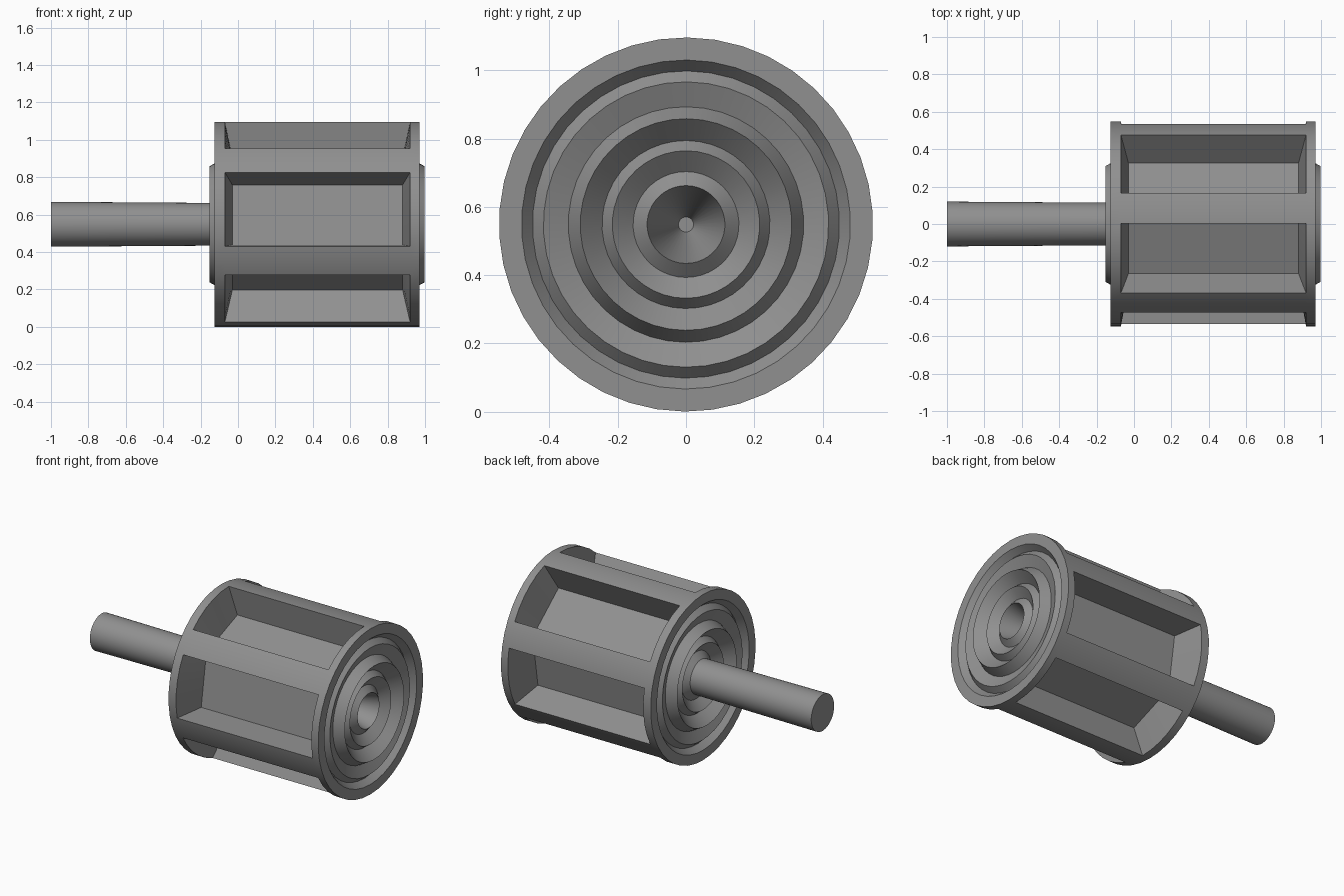
import bpy, bmesh, math
from mathutils import Vector

if "Cube" in bpy.data.objects:
    bpy.data.objects.remove(bpy.data.objects["Cube"])

R, CZ = 0.548, 0.548            # drum radius and axis height
X0, X1 = -0.125, 0.97           # drum ends
P0, P1 = -0.07, 0.92            # pocket openings along the axis
FLOOR_H, FLOOR_W, INSET = 0.32, 0.162, 0.04

mat = bpy.data.materials.new("plain grey")
mat.diffuse_color = (0.28, 0.28, 0.28, 1)
mat.use_nodes = True
mat.node_tree.nodes["Principled BSDF"].inputs["Base Color"].default_value = mat.diffuse_color


def point(x, r, a, t=0.0):
    """Axis position x, radius r at angle a (0 = front), t = tangent offset."""
    return Vector((x, -r * math.cos(a) + t * math.sin(a),
                   CZ + r * math.sin(a) + t * math.cos(a)))


def finish(bm, name):
    bmesh.ops.remove_doubles(bm, verts=bm.verts, dist=1e-5)
    bmesh.ops.recalc_face_normals(bm, faces=bm.faces)
    me = bpy.data.meshes.new(name)
    bm.to_mesh(me)
    bm.free()
    ob = bpy.data.objects.new(name, me)
    bpy.context.collection.objects.link(ob)
    me.materials.append(mat)
    bpy.ops.object.select_all(action='DESELECT')
    ob.select_set(True)
    bpy.context.view_layer.objects.active = ob
    bpy.ops.object.shade_smooth_by_angle(angle=math.radians(25))
    return ob


def face(bm, pts):
    return bm.faces.new([bm.verts.new(p) for p in pts])


# Six sectors: a pocket (5 steps) followed by a rib (2 steps)
HALF = math.radians(21.4)
sectors, angles = [], []
for k in range(6):
    c = math.radians(9 + 60 * k)
    pocket = [c - HALF + 2 * HALF * i / 5 for i in range(6)]
    rib_end = c - HALF + math.radians(60)
    rib = [pocket[-1], (pocket[-1] + rib_end) / 2, rib_end]
    sectors.append((c, pocket, rib))
    angles += pocket + [rib[1]]


def lathe(bm, profile):
    n = len(angles)
    for (xa, ra), (xb, rb) in zip(profile, profile[1:]):
        for i in range(n):
            a, b = angles[i], angles[(i + 1) % n]
            face(bm, [point(xa, ra, a), point(xb, rb, a),
                      point(xb, rb, b), point(xa, ra, b)])


# Concentric ridges on the drum ends: (offset from end face, radius)
ridges = [(0, R), (0, 0.482), (-0.04, 0.45), (-0.005, 0.418), (-0.035, 0.345),
          (0.028, 0.31), (-0.04, 0.246), (0.0, 0.216), (-0.05, 0.155), (-0.015, 0.114)]

# Drum: end bands, ribs and tapered pockets
bm = bmesh.new()
lathe(bm, [(X0, R), (P0, R)])
lathe(bm, [(P1, R), (X1, R)])
for c, pocket, rib in sectors:
    for a, b in zip(rib, rib[1:]):
        face(bm, [point(P0, R, a), point(P1, R, a), point(P1, R, b), point(P0, R, b)])
    lo, hi = P0 + INSET, P1 - INSET
    ts = [FLOOR_W * (2 * i / 5 - 1) for i in range(6)]
    for i in range(5):
        for outer, inner in ((P0, lo), (P1, hi)):
            face(bm, [point(outer, R, pocket[i]), point(outer, R, pocket[i + 1]),
                      point(inner, FLOOR_H, c, ts[i + 1]), point(inner, FLOOR_H, c, ts[i])])
        face(bm, [point(lo, FLOOR_H, c, ts[i]), point(hi, FLOOR_H, c, ts[i]),
                  point(hi, FLOOR_H, c, ts[i + 1]), point(lo, FLOOR_H, c, ts[i + 1])])
    for a, t in ((pocket[0], ts[0]), (pocket[-1], ts[-1])):
        face(bm, [point(P0, R, a), point(P1, R, a),
                  point(hi, FLOOR_H, c, t), point(lo, FLOOR_H, c, t)])

# Right end with the central tapered hole
lathe(bm, [(X1 + d, r) for d, r in ridges] + [(X1 - 0.32, 0.022)])
face(bm, [point(X1 - 0.32, 0.022, a) for a in angles])

# Left end running into the slightly flared shaft
lathe(bm, [(X0 - d, r) for d, r in ridges] + [(-1.0, 0.12)])
face(bm, [point(-1.0, 0.12, a) for a in angles])
finish(bm, "drum_with_shaft")
